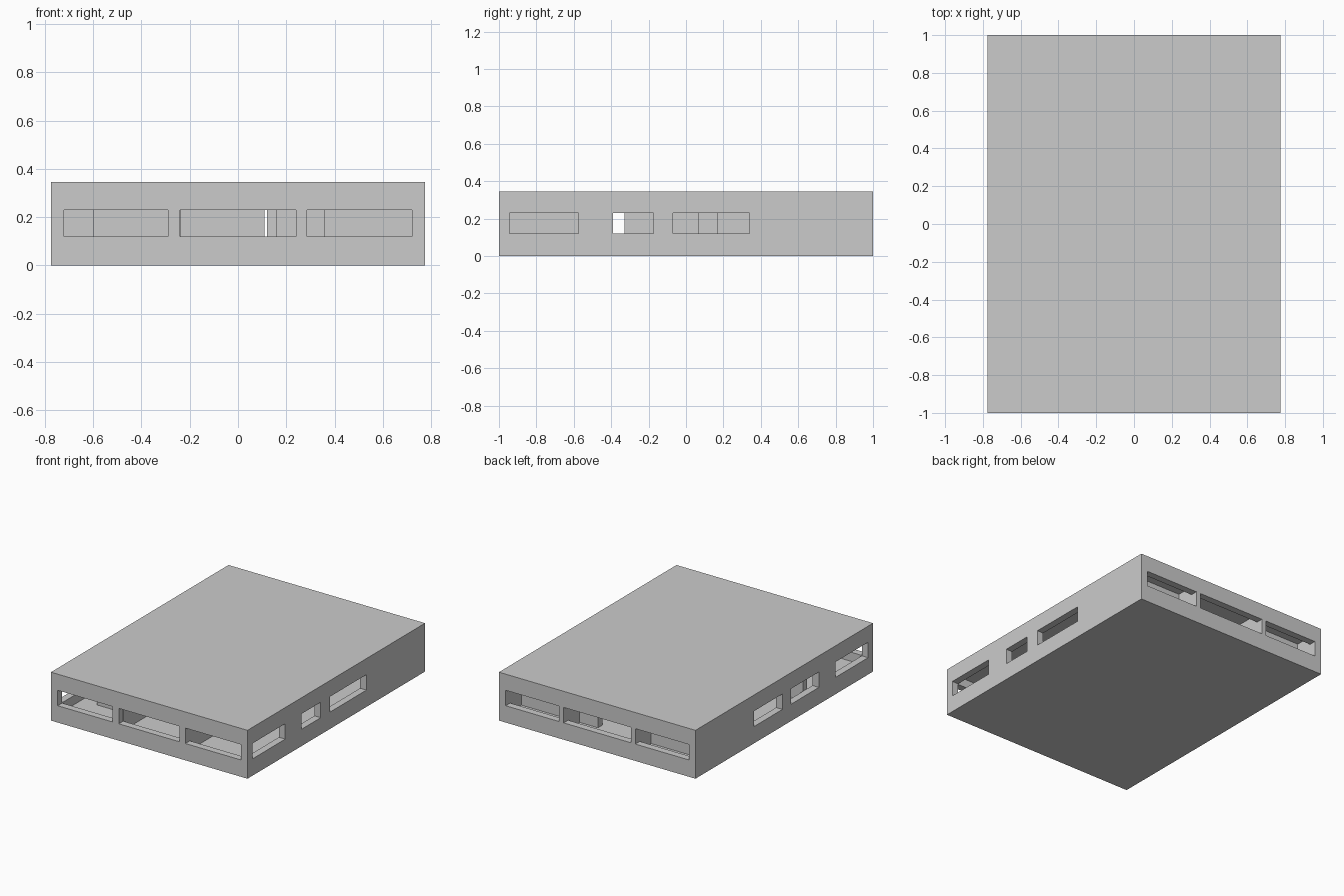
import bpy, bmesh
from mathutils import Matrix, Vector

if "Cube" in bpy.data.objects:
    bpy.data.objects.remove(bpy.data.objects["Cube"])

W, D, H = 0.775, 1.0, 0.345      # half width, half depth, height
T, SLAB = 0.05, 0.055            # wall and slab thickness
SILL, HEAD = 0.12, 0.23          # window bottom and top


def boxes(name, spans):
    """One object made of boxes given as (x0, x1, y0, y1, z0, z1)."""
    bm = bmesh.new()
    for x0, x1, y0, y1, z0, z1 in spans:
        centre = Vector((x0 + x1, y0 + y1, z0 + z1)) / 2
        m = Matrix.Translation(centre) @ Matrix.Diagonal((x1 - x0, y1 - y0, z1 - z0, 1))
        bmesh.ops.create_cube(bm, size=1, matrix=m)
    mesh = bpy.data.meshes.new(name)
    bm.to_mesh(mesh)
    bm.free()
    ob = bpy.data.objects.new(name, mesh)
    bpy.context.collection.objects.link(ob)
    return ob


def cut(target, cutter):
    """Subtract the cutter, apply, and discard it."""
    mod = target.modifiers.new("cut", 'BOOLEAN')
    mod.operation, mod.solver, mod.object = 'DIFFERENCE', 'EXACT', cutter
    bpy.context.view_layer.objects.active = target
    bpy.ops.object.modifier_apply(modifier=mod.name)
    bpy.data.objects.remove(cutter)


# Outer shell with floor and roof
shell = boxes("building_shell", [(-W, W, -D, D, 0, H)])
cut(shell, boxes("room_space", [(-W + T, W - T, -D + T, D - T, SLAB, H - SLAB)]))

# Window openings on each side
front = [(-0.722, -0.29), (-0.24, 0.24), (0.285, 0.722)]
back = [(-0.722, -0.30), (-0.265, 0.265), (0.30, 0.722)]
right = [(-0.945, -0.575), (-0.39, -0.175), (-0.07, 0.34)]
left = [(-0.945, -0.575), (-0.39, -0.075), (0.02, 0.34)]
for sign, spans in ((-1, front), (1, back)):
    y0, y1 = sorted((sign * (D + 0.03), sign * (D - T - 0.01)))
    cut(shell, boxes("window_cutter", [(a, b, y0, y1, SILL, HEAD) for a, b in spans]))
for sign, spans in ((-1, left), (1, right)):
    x0, x1 = sorted((sign * (W + 0.03), sign * (W - T - 0.01)))
    cut(shell, boxes("window_cutter", [(x0, x1, a, b, SILL, HEAD) for a, b in spans]))


# Interior partitions, full room height
def partitions(name, plan):
    return boxes(name, [(*p, SLAB, H - SLAB) for p in plan])


partitions("front_room_dividers", [
    (-0.29, -0.238, -0.95, -0.45),
    (0.24, 0.285, -0.95, -0.45)])
partitions("front_left_room_wall", [(-0.60, -0.29, -0.73, -0.68)])
partitions("corridor_walls", [
    (-0.725, 0.11, -0.33, -0.28),
    (0.16, 0.36, -0.33, -0.28)])
partitions("right_room_wall", [
    (0.31, 0.36, -0.28, 0.07),
    (0.31, 0.36, 0.165, 0.77)])
partitions("back_room_walls", [
    (0.12, 0.725, 0.77, 0.82),
    (-0.725, -0.265, 0.77, 0.82)])
partitions("back_room_dividers", [
    (-0.30, -0.265, 0.82, 0.95),
    (0.265, 0.30, 0.82, 0.95)])
partitions("left_room_wall", [(-0.31, -0.26, -0.28, 0.77)])
